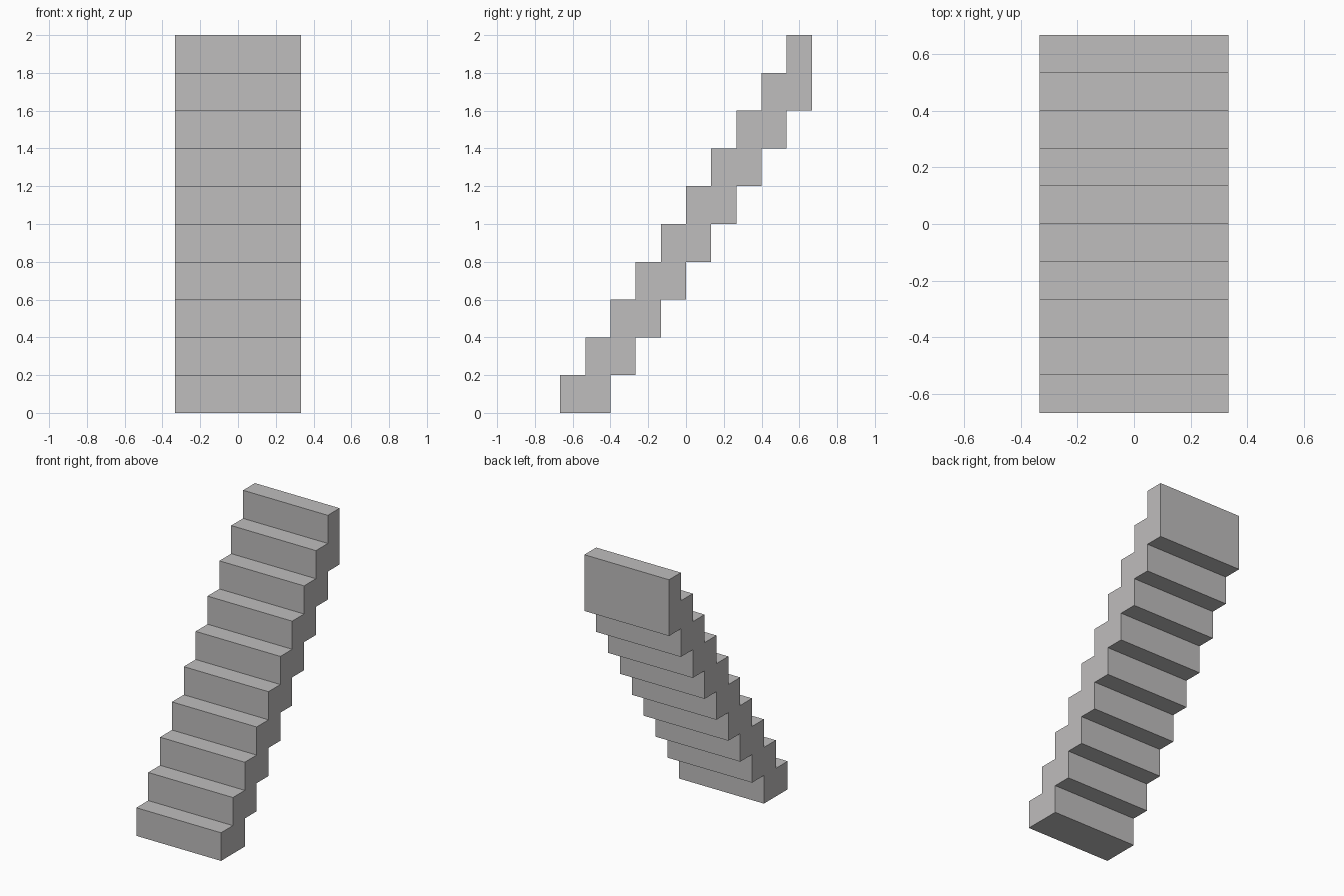
import bpy
import bmesh

cube = bpy.data.objects.get("Cube")
if cube:
    bpy.data.objects.remove(cube, do_unlink=True)

STEPS = 10
RISE = 2 / STEPS
RUN = RISE * 2 / 3
WIDTH = 2 / 3


def corner(run_index, rise_index):
    """Point of the side profile on the step grid."""
    return (-WIDTH / 2, (run_index - STEPS / 2) * RUN, rise_index * RISE)


# Side profile: treads and risers going up, stepped underside coming down
profile = []
for i in range(STEPS):
    profile += [corner(i, i), corner(i, i + 1)]
profile.append(corner(STEPS, STEPS))
for i in reversed(range(STEPS - 1)):
    profile.append(corner(i + 2, i))
    if i > 0:
        profile.append(corner(i + 1, i))

# Extrude the profile across the width
bm = bmesh.new()
side = bm.faces.new([bm.verts.new(p) for p in profile])
result = bmesh.ops.extrude_face_region(bm, geom=[side], use_keep_orig=True)
moved = [v for v in result["geom"] if isinstance(v, bmesh.types.BMVert)]
bmesh.ops.translate(bm, vec=(WIDTH, 0, 0), verts=moved)
bmesh.ops.recalc_face_normals(bm, faces=bm.faces[:])

mesh = bpy.data.meshes.new("staircase")
bm.to_mesh(mesh)
bm.free()
staircase = bpy.data.objects.new("staircase", mesh)
bpy.context.collection.objects.link(staircase)

# Plain light grey
color = (0.52, 0.51, 0.51, 1)
grey = bpy.data.materials.new("light grey")
grey.use_nodes = True
grey.diffuse_color = color
grey.node_tree.nodes["Principled BSDF"].inputs["Base Color"].default_value = color
mesh.materials.append(grey)
